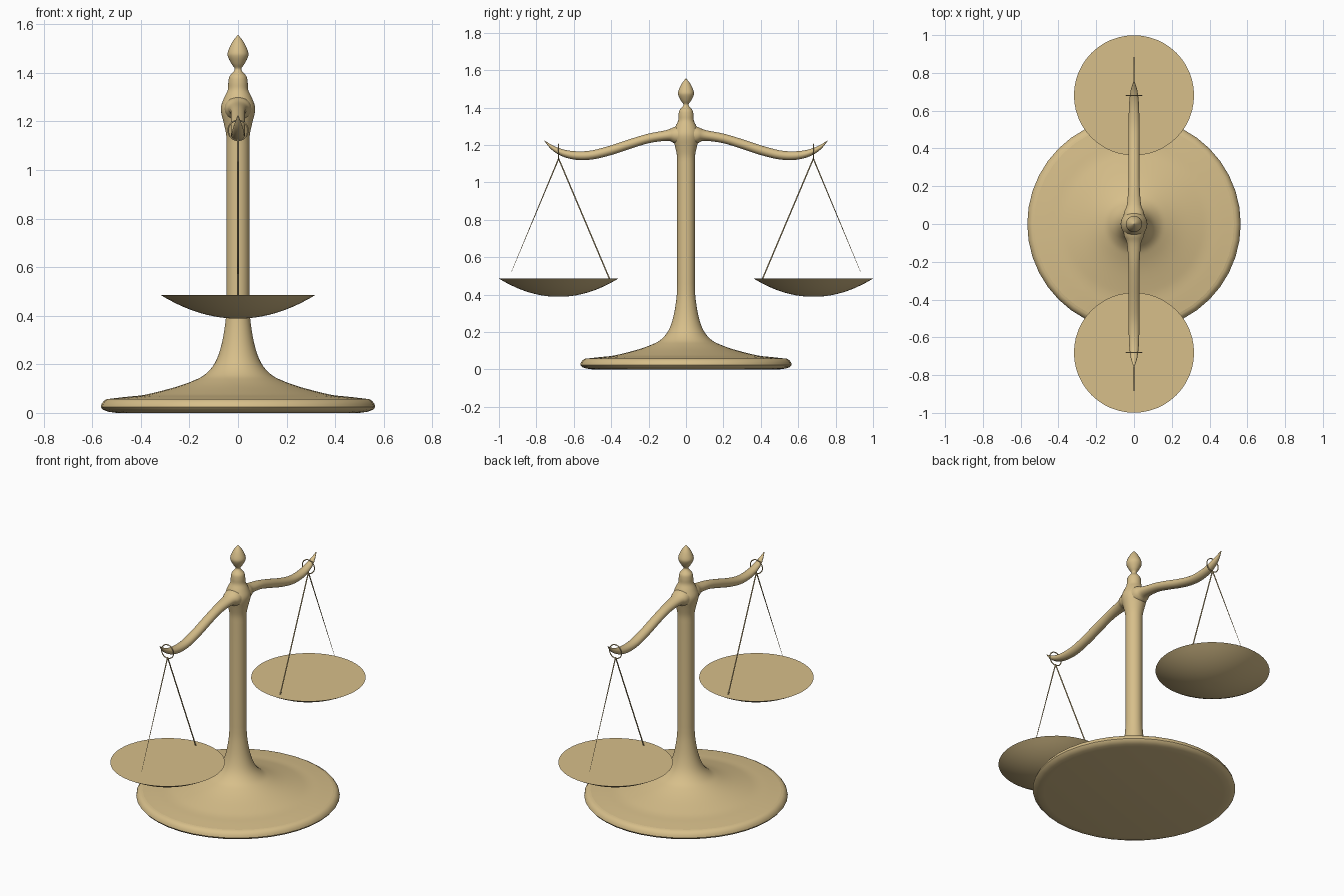
import bpy, bmesh, math
from mathutils import Vector

if "Cube" in bpy.data.objects:
    bpy.data.objects.remove(bpy.data.objects["Cube"])

brass = bpy.data.materials.new("pale brass")
brass.diffuse_color = (0.68, 0.52, 0.255, 1)
brass.use_nodes = True
brass.node_tree.nodes["Principled BSDF"].inputs["Base Color"].default_value = brass.diffuse_color


def finish(name, bm, angle=40):
    bmesh.ops.recalc_face_normals(bm, faces=bm.faces)
    me = bpy.data.meshes.new(name)
    bm.to_mesh(me)
    bm.free()
    me.materials.append(brass)
    ob = bpy.data.objects.new(name, me)
    bpy.context.collection.objects.link(ob)
    bpy.ops.object.select_all(action='DESELECT')
    ob.select_set(True)
    bpy.context.view_layer.objects.active = ob
    bpy.ops.object.shade_smooth_by_angle(angle=math.radians(angle))
    return ob


def smooth_rows(rows, n=4):
    """Catmull-Rom interpolation through rows of numbers."""
    pts = [Vector(r) for r in rows]
    out = []
    for i in range(len(pts) - 1):
        a, b, c, d = (pts[max(i - 1, 0)], pts[i], pts[i + 1],
                      pts[min(i + 2, len(pts) - 1)])
        for k in range(n):
            t = k / n
            out.append(0.5 * (2 * b + (c - a) * t + (2 * a - 5 * b + 4 * c - d) * t * t
                              + (3 * b - a - 3 * c + d) * t ** 3))
    return out + [pts[-1]]


def skin(name, rings, angle=40):
    """Join equal rings of points into a closed, capped surface."""
    bm = bmesh.new()
    vs = [[bm.verts.new(p) for p in ring] for ring in rings]
    n = len(vs[0])
    for a, b in zip(vs, vs[1:]):
        for i in range(n):
            j = (i + 1) % n
            bm.faces.new((a[i], a[j], b[j], b[i]))
    bm.faces.new(vs[0])
    bm.faces.new(vs[-1])
    return finish(name, bm, angle)


def lathe(name, profile, y=0, segs=40, angle=40):
    ring = [2 * math.pi * i / segs for i in range(segs)]
    return skin(name, [[(r * math.cos(a), y + r * math.sin(a), z) for a in ring]
                       for r, z in profile], angle)


def rod(name, p, q, r1, r2):
    p, q = Vector(p), Vector(q)
    u = (q - p).normalized()
    s = Vector((1, 0, 0))
    t = u.cross(s)
    return skin(name, [[c + r * (s * math.cos(a) + t * math.sin(a))
                        for a in [math.pi * i / 4 for i in range(8)]]
                       for c, r in ((p, r1), (q, r2))], 60)


# Foot: rounded disc
lathe("foot", [(.50, 0), (.535, .005), (.556, .013), (.565, .024), (.562, .036),
               (.553, .049), (.538, .058)])

# Column with flared bottom, hub and finial
column = smooth_rows([(.538, .057), (.46, .066), (.40, .072), (.35, .082), (.255, .107),
                      (.185, .132), (.136, .158), (.095, .206), (.068, .28), (.051, .38), (.047, .46)])
column += smooth_rows([(.047, 1.09), (.048, 1.14), (.058, 1.19), (.069, 1.235), (.069, 1.265),
                       (.056, 1.30), (.042, 1.33), (.040, 1.36), (.035, 1.385), (.018, 1.405),
                       (.014, 1.418), (.027, 1.437), (.041, 1.465), (.042, 1.485),
                       (.029, 1.517), (.014, 1.54), (.001, 1.555)])
lathe("column", column)

# Beam: mirrored sweep of (y, z, half width, half height)
half = [(.06, 1.253, .053, .045), (.10, 1.251, .038, .029), (.20, 1.235, .030, .025),
        (.30, 1.205, .029, .025), (.40, 1.172, .029, .025), (.50, 1.147, .029, .024),
        (.58, 1.143, .028, .023), (.65, 1.155, .025, .019), (.71, 1.183, .017, .012),
        (.757, 1.223, .002, .001)]
path = smooth_rows([(-y, z, w, h) for y, z, w, h in reversed(half)]
                   + [(0, 1.25, .058, .062)] + half)
rings = []
for i, (y, z, w, h) in enumerate(path):
    a, b = path[max(i - 1, 0)], path[min(i + 1, len(path) - 1)]
    t = Vector((b[0] - a[0], b[1] - a[1])).normalized()
    rings.append([(w * math.cos(k), y - t.y * h * math.sin(k), z + t.x * h * math.sin(k))
                  for k in [math.pi * j / 10 for j in range(20)]])
skin("beam", rings, 60)

# Hanging parts on each side
for side, s in (("front", -1), ("back", 1)):
    y = s * .681
    # ring around the beam
    bpy.ops.mesh.primitive_torus_add(location=(0, y, 1.163), rotation=(math.pi / 2, 0, 0),
                                     major_radius=.041, minor_radius=.003,
                                     major_segments=28, minor_segments=8)
    ring = bpy.context.object
    ring.name = side + "_ring"
    ring.data.materials.append(brass)
    bpy.ops.object.shade_smooth()
    # two wires, the outer one thinning to a point
    rod(side + "_inner_wire", (0, y, 1.127), (0, s * .405, .475), .0035, .0035)
    rod(side + "_outer_wire", (0, y, 1.127), (0, s * .934, .52), .0035, .0008)
    # shallow dish with flat top
    dish = [(.318 * k / 10, .388 + .097 * (k / 10) ** 2) for k in range(1, 11)]
    lathe(side + "_pan", dish, y, 48)
